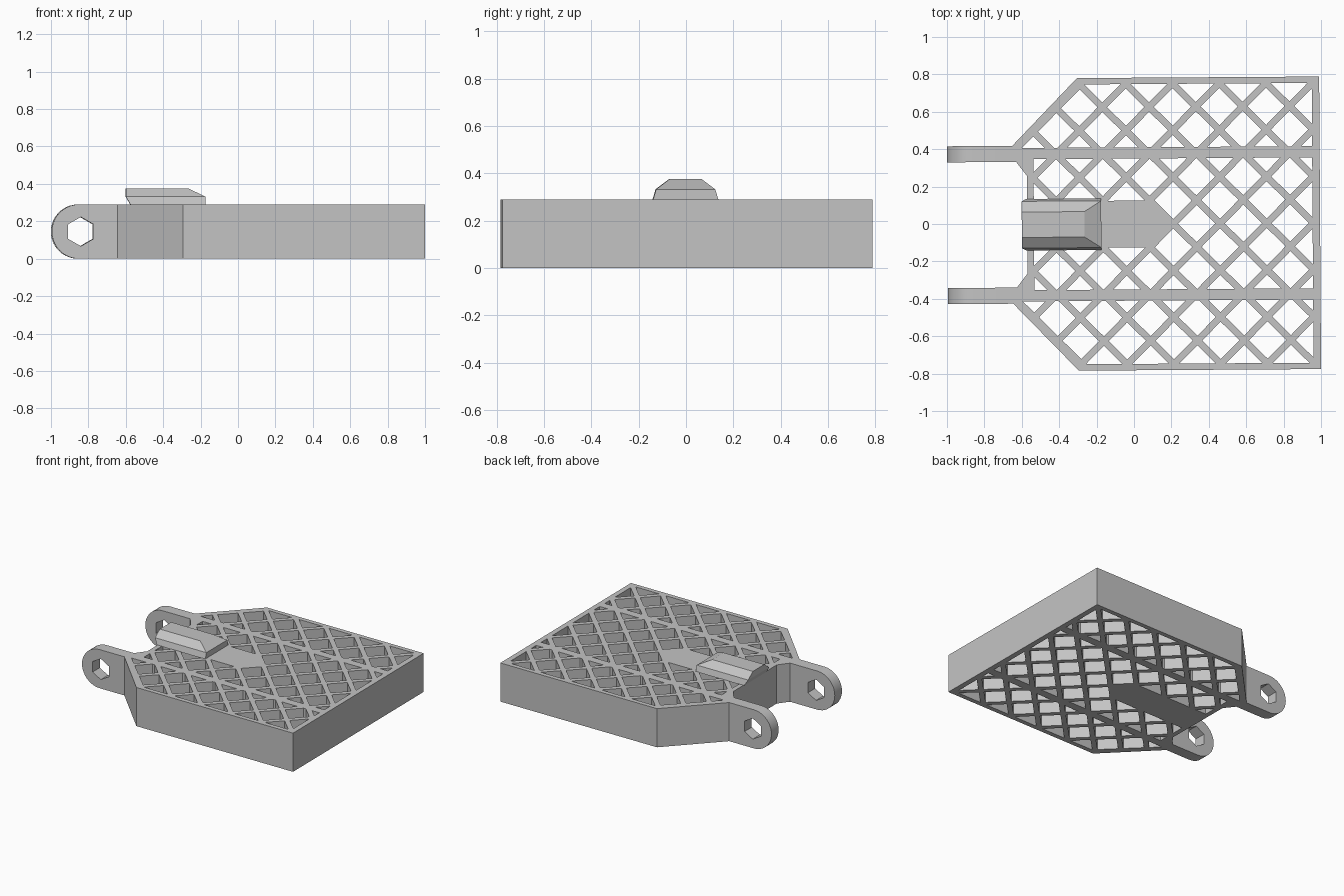
import bpy, bmesh, math
from mathutils import Vector, Matrix

cube = bpy.data.objects.get("Cube")
if cube:
    bpy.data.objects.remove(cube, do_unlink=True)

HEIGHT = 0.29
SKEW = Matrix.Rotation(0.0065, 4, 'Z')

grey = bpy.data.materials.new("plain_grey")
grey.use_nodes = True
grey.diffuse_color = (0.55, 0.55, 0.55, 1)
grey.node_tree.nodes["Principled BSDF"].inputs["Base Color"].default_value = (0.55, 0.55, 0.55, 1)


def finish(bm, name, smooth=False):
    bmesh.ops.recalc_face_normals(bm, faces=bm.faces)
    bm.transform(SKEW)
    mesh = bpy.data.meshes.new(name)
    bm.to_mesh(mesh)
    bm.free()
    mesh.materials.append(grey)
    obj = bpy.data.objects.new(name, mesh)
    bpy.context.collection.objects.link(obj)
    if smooth:
        bpy.ops.object.select_all(action='DESELECT')
        obj.select_set(True)
        bpy.context.view_layer.objects.active = obj
        bpy.ops.object.shade_smooth_by_angle(angle=math.radians(30))
    return obj


def extrude(bm, offset):
    made = bmesh.ops.extrude_face_region(bm, geom=bm.faces[:])["geom"]
    verts = [g for g in made if isinstance(g, bmesh.types.BMVert)]
    bmesh.ops.translate(bm, verts=verts, vec=offset)


# Lattice deck: cut half the outline along every bar edge, keep the bars, mirror, extrude
def lattice_deck():
    r = math.sqrt(0.5)
    # bars: normal x, normal y, low, high, y min, y max
    bars = [
        (1, 0, 0.955, 2, 0, 1),            # end wall
        (0, 1, 0.748, 2, 0, 1),            # side wall
        (-r, r, 0.712, 2, 0, 1),           # slanted corner wall
        (0, 1, 0.35, 0.41, 0, 1),          # long rail
        (-1, 0, 0.535, 2, 0, 0.35),        # notch wall
        (-0.79, -0.61, 0.26, 2, 0.267, 0.35),  # slanted notch wall
    ]
    for k in range(-8, 9):                 # crossing diagonals
        c = (0.21 + 0.25 * k) * r
        for sign in (-1, 1):
            bars.append((r, sign * r, c - 0.018, c + 0.018, 0, 1))

    bm = bmesh.new()
    outline = [(0.995, 0), (0.995, 0.782), (-0.3, 0.782), (-0.65, 0.42),
               (-0.635, 0.345), (-0.57, 0.26), (-0.57, 0)]
    bm.faces.new([bm.verts.new((x, y, 0)) for x, y in outline])
    cuts = [((nx, ny), d) for nx, ny, lo, hi, _, _ in bars for d in (lo, hi)]
    cuts.append(((0, 1), 0.125))           # edge of the solid middle
    for n, d in cuts:
        normal = Vector((n[0], n[1], 0))
        bmesh.ops.bisect_plane(bm, geom=bm.verts[:] + bm.edges[:] + bm.faces[:], dist=1e-5,
                               plane_co=normal * d / normal.length_squared, plane_no=normal)

    def solid(p):
        if p.y < 0.125 and p.x + p.y < 0.235:   # pointed middle block
            return True
        return any(lo < nx * p.x + ny * p.y < hi and y0 < p.y < y1
                   for nx, ny, lo, hi, y0, y1 in bars)

    holes = [f for f in bm.faces if not solid(f.calc_center_median())]
    bmesh.ops.delete(bm, geom=holes, context='FACES')
    copy = bmesh.ops.duplicate(bm, geom=bm.verts[:] + bm.edges[:] + bm.faces[:])["geom"]
    for v in copy:
        if isinstance(v, bmesh.types.BMVert):
            v.co.y *= -1
    bmesh.ops.remove_doubles(bm, verts=bm.verts, dist=1e-4)
    bmesh.ops.recalc_face_normals(bm, faces=bm.faces)
    extrude(bm, (0, 0, HEIGHT))
    finish(bm, "lattice_deck")


# Hinge lug: round-ended plate with a hexagonal hole
def hinge_lug(name, y):
    bm = bmesh.new()
    rad, steps = HEIGHT / 2, 20
    arc = [math.pi * (0.5 + i / steps) for i in range(steps + 1)]
    outer = [(-0.853 + rad * math.cos(a), rad + rad * math.sin(a)) for a in arc]
    outer += [(-0.62, 0), (-0.62, HEIGHT)]
    hexagon = [(-0.843 + 0.078 * math.sin(i * math.pi / 3),
                rad + 0.078 * math.cos(i * math.pi / 3)) for i in range(6)]
    for loop in (outer, hexagon):
        vs = [bm.verts.new((x, y - 0.043, z)) for x, z in loop]
        for a, b in zip(vs, vs[1:] + vs[:1]):
            bm.edges.new((a, b))
    bmesh.ops.triangle_fill(bm, use_beauty=True, edges=bm.edges[:])
    extrude(bm, (0, 0.086, 0))
    finish(bm, name, smooth=True)


# Latch: faceted ridge, undercut at the nose and sloped at the tail
def latch():
    bm = bmesh.new()
    # half width, height, nose x, tail x
    levels = [(0.138, 0.288, -0.575, -0.175), (0.125, 0.332, -0.6, -0.175),
              (0.068, 0.375, -0.6, -0.265)]
    ring = [(w, z, a, b) for w, z, a, b in levels]
    ring += [(-w, z, a, b) for w, z, a, b in reversed(levels)]
    nose = [bm.verts.new((a, w, z)) for w, z, a, b in ring]
    tail = [bm.verts.new((b, w, z)) for w, z, a, b in ring]
    n = len(ring)
    for i in range(n):
        j = (i + 1) % n
        bm.faces.new((nose[i], nose[j], tail[j], tail[i]))
    for end in (nose, tail):
        bm.faces.new((end[0], end[1], end[4], end[5]))
        bm.faces.new((end[1], end[2], end[3], end[4]))
    finish(bm, "latch")


lattice_deck()
hinge_lug("left_hinge_lug", 0.379)
hinge_lug("right_hinge_lug", -0.379)
latch()
